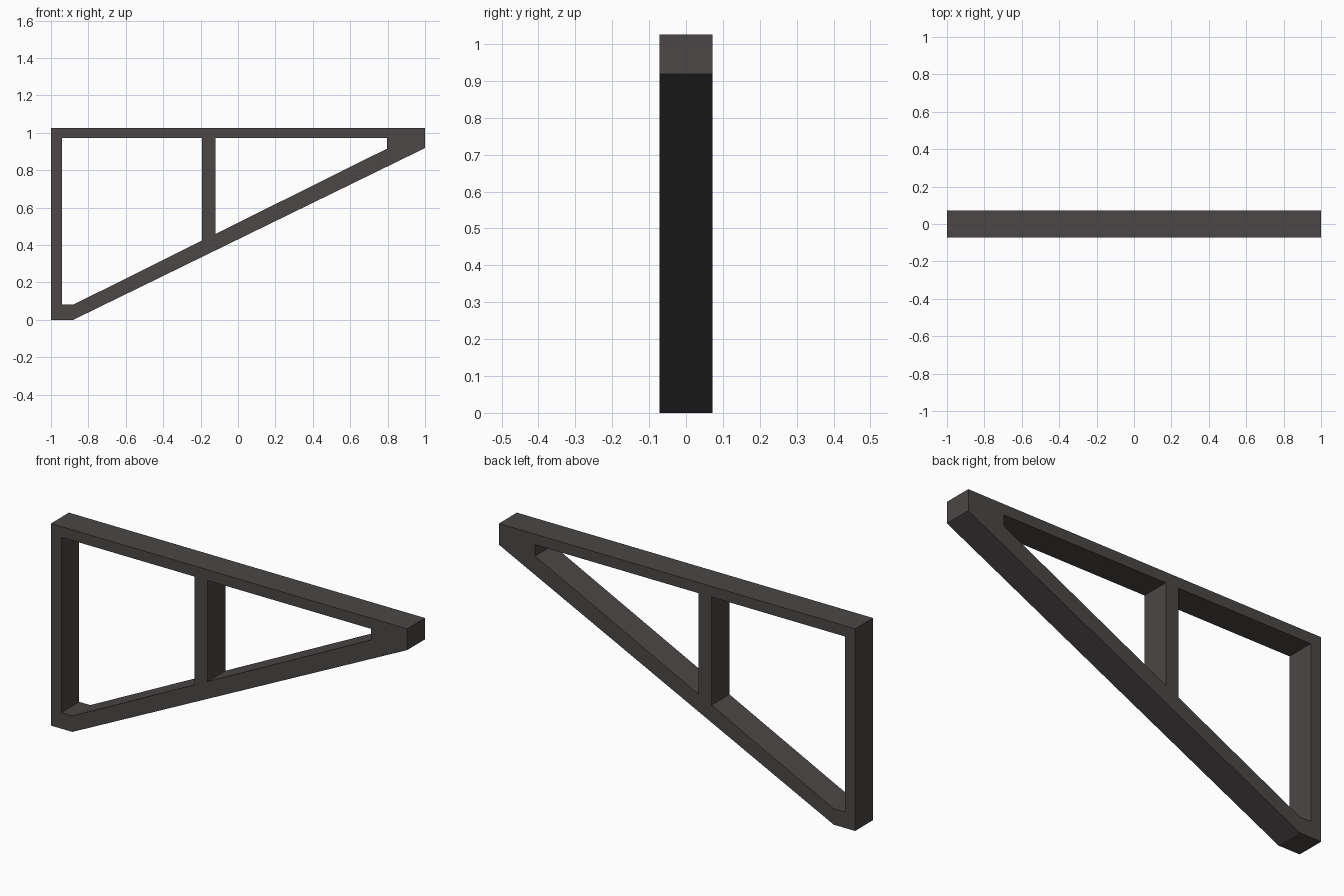
import bpy
import bmesh

if "Cube" in bpy.data.objects:
    bpy.data.objects.remove(bpy.data.objects["Cube"])

HALF_DEPTH = 0.072

# Side profile of the bracket (x, z): outer outline and the two openings
OUTLINE = [(-1, 0), (-0.88, 0), (1, 0.918), (1, 1.026), (-1, 1.026)]
LEFT_OPENING = [(-0.942, 0.081), (-0.88, 0.081), (-0.193, 0.423),
                (-0.193, 0.972), (-0.942, 0.972)]
RIGHT_OPENING = [(-0.12, 0.459), (0.797, 0.915), (0.797, 0.972), (-0.12, 0.972)]

# Dark brown-grey metal
metal = bpy.data.materials.new("dark_grey_metal")
metal.diffuse_color = (0.07, 0.063, 0.061, 1)
metal.use_nodes = True
metal.node_tree.nodes["Principled BSDF"].inputs["Base Color"].default_value = metal.diffuse_color


def add_loop(bm, points):
    verts = [bm.verts.new((x, -HALF_DEPTH, z)) for x, z in points]
    return [bm.edges.new((a, b)) for a, b in zip(verts, verts[1:] + verts[:1])]


# Triangular bracket frame: fill between the loops, then extrude through the depth
bm = bmesh.new()
edges = []
for loop in (OUTLINE, LEFT_OPENING, RIGHT_OPENING):
    edges += add_loop(bm, loop)
bmesh.ops.triangle_fill(bm, edges=edges, use_beauty=True, use_dissolve=False,
                        normal=(0, -1, 0))
result = bmesh.ops.extrude_face_region(bm, geom=bm.faces[:], use_keep_orig=True)
back = [g for g in result["geom"] if isinstance(g, bmesh.types.BMVert)]
bmesh.ops.translate(bm, verts=back, vec=(0, 2 * HALF_DEPTH, 0))
bmesh.ops.recalc_face_normals(bm, faces=bm.faces[:])

mesh = bpy.data.meshes.new("bracket_frame")
bm.to_mesh(mesh)
bm.free()
mesh.materials.append(metal)
frame = bpy.data.objects.new("bracket_frame", mesh)
bpy.context.collection.objects.link(frame)
